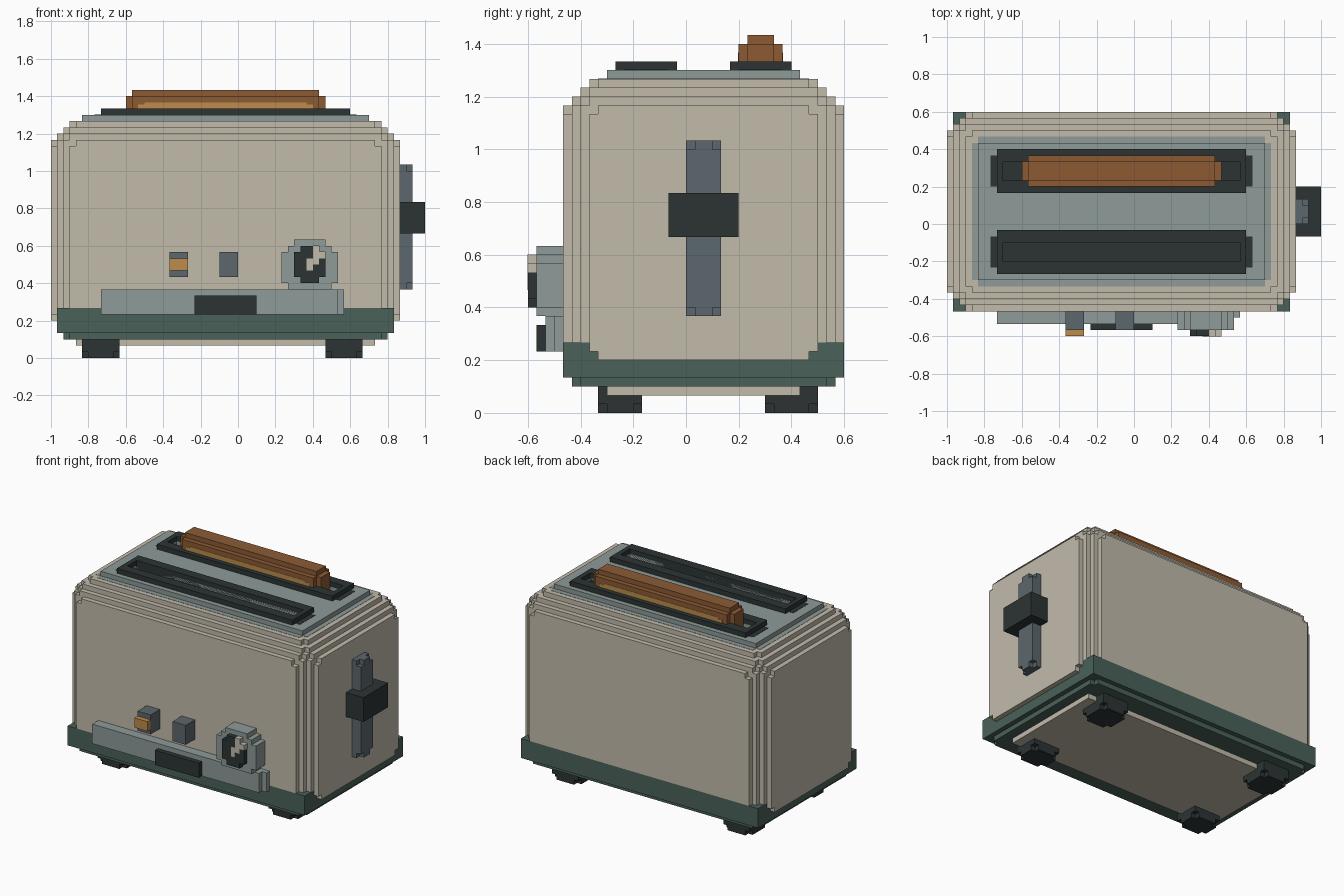
import bpy
import bmesh

if "Cube" in bpy.data.objects:
    bpy.data.objects.remove(bpy.data.objects["Cube"])

U = 1 / 30  # size of one block


def material(name, r, g, b):
    def lin(c):
        c /= 255
        return c / 12.92 if c <= 0.04045 else ((c + 0.055) / 1.055) ** 2.4
    col = (lin(r), lin(g), lin(b), 1)
    m = bpy.data.materials.new(name)
    m.use_nodes = True
    m.diffuse_color = col
    m.node_tree.nodes["Principled BSDF"].inputs["Base Color"].default_value = col
    return m


CREAM = material("cream", 194, 187, 171)
GREEN = material("dark green", 74, 97, 89)
GREY = material("pale grey", 142, 155, 152)
SLATE = material("slate", 92, 103, 109)
BLACK = material("charcoal", 44, 52, 52)
CRUST = material("crust brown", 140, 91, 52)
TAN = material("golden tan", 188, 140, 76)

SQUARE = [(0, 0)]
NOTCH = [(0, 1), (1, 1), (1, 0)]


def slab(x0, x1, y0, y1, z0, z1, corner=SQUARE):
    """Block given by its bounds, with a stepped outline at each corner."""
    back = corner[::-1]
    outline = ([(x0 + a, y0 + b) for a, b in corner] + [(x1 - a, y0 + b) for a, b in back]
               + [(x1 - a, y1 - b) for a, b in corner] + [(x0 + a, y1 - b) for a, b in back])
    return outline, z0, z1


def part(name, mat, slabs):
    """One object made of upright slabs."""
    bm = bmesh.new()
    for outline, z0, z1 in slabs:
        low = [bm.verts.new((x * U, y * U, z0 * U)) for x, y in outline]
        high = [bm.verts.new((x * U, y * U, z1 * U)) for x, y in outline]
        bm.faces.new(low[::-1])
        bm.faces.new(high)
        n = len(low)
        for i in range(n):
            j = (i + 1) % n
            bm.faces.new((low[i], low[j], high[j], high[i]))
    bmesh.ops.recalc_face_normals(bm, faces=bm.faces)
    me = bpy.data.meshes.new(name)
    bm.to_mesh(me)
    bm.free()
    me.materials.append(mat)
    ob = bpy.data.objects.new(name, me)
    bpy.context.collection.objects.link(ob)
    return ob


def inset(a, c):
    """Blocks missing from a row of the rounded body, a in from the side and c below the top."""
    t = lambda n: max(0, 4.5 - n) ** 2
    return next((b for b in range(6) if t(a) + t(b) + t(c) <= 23), None)


def rounded_corner(c):
    pts, last = [], None
    for a in range(6):
        b = inset(a, c)
        if b is None or b == last:
            continue
        if last is not None:
            pts.append((a, last))
        pts.append((a, b))
        last = b
    return pts


# Body shell: straight walls, then stepped layers closing in at the top
layers = [slab(-30, 26, -14, 18, 8, 33, rounded_corner(5))]
layers += [slab(-30, 26, -14, 18, 37 - c, 38 - c, rounded_corner(c)) for c in range(5)]
layers += [slab(-30, 26, -11, 15, 7, 8), slab(-30, 26, -10, 14, 6, 7)]
part("body", CREAM, layers)
part("underside", CREAM, [slab(-26, 22, -9, 13, 2, 3.1)])

# Base skirt and feet
part("base", GREEN, [slab(-29, 25, -14, 18, 4, 8), slab(-28, 24, -13, 17, 3, 4, NOTCH)])
for side, x0 in (("right", -25), ("left", 14)):
    for end, y0, y1 in (("front", -10, -5), ("back", 9, 15)):
        part(f"{end}_{side}_foot", BLACK, [slab(x0, x0 + 6, y0, y1, 1, 3),
                                          slab(x0, x0 + 6, y0, y1, 0, 1, NOTCH)])

# Top plate, left open over the two slots
part("top_inlay", GREY, [slab(-26, 22, -10, 14, 37, 38.05, NOTCH)])
part("top_plate", GREY, [slab(-25, -21, -9, 13, 38, 39), slab(17, 21, -9, 13, 38, 39)]
     + [slab(-21, 17, y0, y1, 38, 39) for y0, y1 in ((-9, -6), (-3, 7), (10, 13))])

# Slot rims with dark floors
for name, y in (("front", -8), ("back", 5)):
    part(f"{name}_slot_rim", BLACK, [
        slab(-22, -21, y, y + 7, 38.1, 40), slab(17, 18, y, y + 7, 38.1, 40),
        slab(-21, 17, y, y + 2, 38.1, 40), slab(-21, 17, y + 5, y + 7, 38.1, 40),
        slab(-23, -22, y + 1, y + 6, 38.1, 39.05), slab(18, 19, y + 1, y + 6, 38.1, 39.05)])
    part(f"{name}_slot_floor", BLACK, [slab(-21, 17, y + 2, y + 5, 38, 38.12)])

# Bread slice in the back slot, with a golden face on each side
part("bread_crust", CRUST, [slab(-18, 14, 7, 10, 38.1, 42), slab(-17, 13, 6, 11, 39.5, 42),
                            slab(-17, 13, 7, 10, 42, 43)])
for name, y in (("front", 6), ("back", 11)):
    part(f"bread_{name}_face", TAN, [slab(-16, 12, y - 0.06, y + 0.06, 39.5, 40.7),
                                     slab(-15, 11, y - 0.06, y + 0.06, 40.7, 41)])

# Lever on the left side
part("lever_track", SLATE, [slab(26, 27, 0, 4, 11, 31), slab(27, 28, 0, 4, 12, 30),
                            slab(27, 28, 1, 3, 11, 12), slab(27, 28, 1, 3, 30, 31)])
part("lever_knob", BLACK, [slab(26, 30, -2, 6, 20, 25)])

# Crumb tray with its handle
part("crumb_tray", GREY, [slab(-22, 16, -16, -14, 7, 11), slab(16, 17, -15, -14, 7, 11)])
part("tray_handle", BLACK, [slab(-7, 3, -17, -16, 7, 10)])

# Buttons
part("lit_button", SLATE, [slab(-11, -8, -17, -14, 13, 17)])
part("button_light", TAN, [slab(-11, -8, -18, -17, 14, 16)])
part("plain_button", SLATE, [slab(-3, 0, -17, -14, 13, 17)])

# Round dial, stepped from the middle rows outward
part("dial_ring", GREY, [slab(7, 16, -17, -14, 12, 17), slab(8, 15, -17, -14, 17, 18),
                         slab(9, 14, -17, -14, 18, 19), slab(8, 15, -17, -14, 11, 12)])
part("dial_cap", BLACK, [slab(9, 14, -18, -17, 13, 17), slab(10, 13, -18, -17, 12, 13),
                         slab(10, 13, -18, -17, 17, 18)])
part("dial_pointer", CREAM, [slab(12, 13.05, -18.06, -17, 17, 18.05),
                             slab(12, 14.05, -18.06, -17, 16, 17.05),
                             slab(11, 13, -18.06, -17, 15, 16),
                             slab(11, 12, -18.06, -17, 14, 15)])
